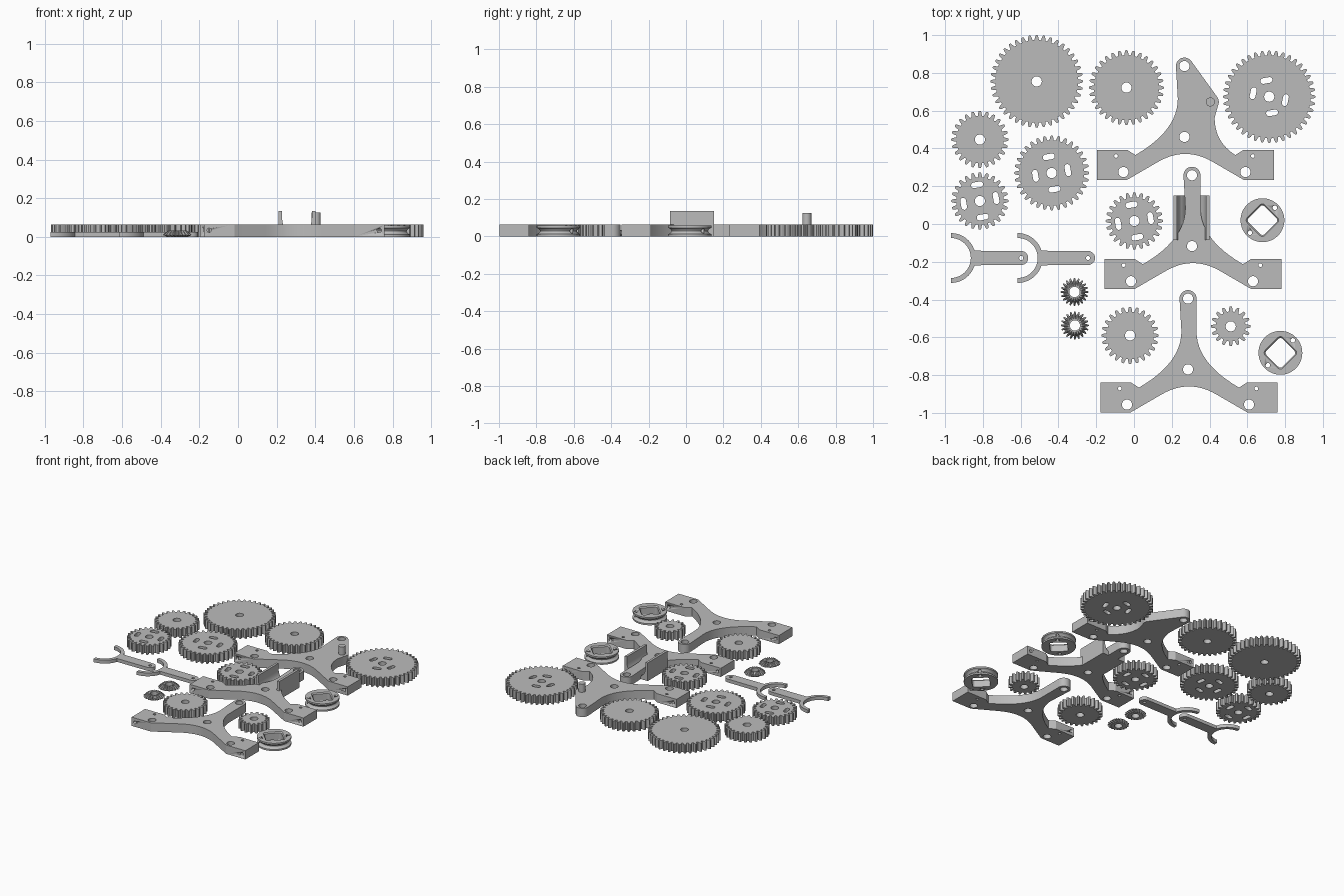
import bpy, bmesh
from math import pi, sin, cos, radians
from mathutils import Vector

cube = bpy.data.objects.get("Cube")
if cube:
    bpy.data.objects.remove(cube)

grey = bpy.data.materials.new("plain grey")
grey.use_nodes = True
COLOUR = (0.5, 0.5, 0.5, 1)
grey.diffuse_color = COLOUR
grey.node_tree.nodes["Principled BSDF"].inputs["Base Color"].default_value = COLOUR

THICK = 0.065   # plate and gear thickness
BORE = 0.027    # shaft hole radius
MODULE = 0.01167


def arc(x, y, r, a0=0, a1=360, n=24):
    """Points along an arc; a full turn leaves out the repeated end point."""
    count = n if abs(a1 - a0) >= 360 else n + 1
    angles = [radians(a0 + (a1 - a0) * i / n) for i in range(count)]
    return [(x + r * cos(a), y + r * sin(a)) for a in angles]


def bend(a, b, c, n=12):
    """Quadratic curve from a to c, pulled towards b."""
    a, b, c = Vector(a), Vector(b), Vector(c)
    return [tuple(a * (1 - t) ** 2 + b * 2 * t * (1 - t) + c * t * t)
            for t in (i / n for i in range(n + 1))]


def flip(points):
    return [(-x, y) for x, y in reversed(points)]


def finish(name, bm, at=(0, 0)):
    bmesh.ops.remove_doubles(bm, verts=bm.verts, dist=1e-5)
    bmesh.ops.recalc_face_normals(bm, faces=bm.faces)
    me = bpy.data.meshes.new(name)
    for f in bm.faces:
        f.smooth = True
    bm.to_mesh(me)
    bm.free()
    me.set_sharp_from_angle(angle=radians(30))
    me.materials.append(grey)
    ob = bpy.data.objects.new(name, me)
    ob.location = (*at, 0)
    bpy.context.collection.objects.link(ob)
    return ob


def plate(name, outlines, at=(0, 0), z0=0, z1=THICK):
    """Extrude a filled outline; the later outlines are holes."""
    cu = bpy.data.curves.new(name, 'CURVE')
    cu.dimensions, cu.fill_mode = '2D', 'BOTH'
    cu.extrude = (z1 - z0) / 2
    for pts in outlines:
        sp = cu.splines.new('POLY')
        sp.points.add(len(pts) - 1)
        for p, (x, y) in zip(sp.points, pts):
            p.co = (x, y, 0, 1)
        sp.use_cyclic_u = True
    tmp = bpy.data.objects.new(name, cu)
    bm = bmesh.new()
    me = tmp.to_mesh()
    bm.from_mesh(me)
    tmp.to_mesh_clear()
    bpy.data.objects.remove(tmp)
    bpy.data.curves.remove(cu)
    bmesh.ops.translate(bm, verts=bm.verts, vec=(0, 0, (z0 + z1) / 2))
    return finish(name, bm, at)


def loft(name, loops, at):
    """Skin (points, z) loops into a closed ring-shaped solid."""
    bm = bmesh.new()
    rings = [[bm.verts.new((x, y, z)) for x, y in pts] for pts, z in loops]
    for a, b in zip(rings, rings[1:] + rings[:1]):
        for i in range(len(a)):
            bm.faces.new((a[i - 1], a[i], b[i], b[i - 1]))
    return finish(name, bm, at)


def drill(ob, rods):
    """Cut round holes; each rod is (centre, radius, axis)."""
    bm = bmesh.new()
    for centre, r, axis in rods:
        new = bmesh.ops.create_cone(bm, cap_ends=True, segments=16, radius1=r,
                                    radius2=r, depth=0.4)["verts"]
        turn = Vector((0, 0, 1)).rotation_difference(Vector(axis)).to_matrix()
        bmesh.ops.rotate(bm, verts=new, matrix=turn)
        bmesh.ops.translate(bm, verts=new, vec=centre)
    cutter = finish("cutter", bm, ob.location[:2])
    cutter.hide_render = True
    mod = ob.modifiers.new("holes", 'BOOLEAN')
    mod.operation, mod.object, mod.solver = 'DIFFERENCE', cutter, 'EXACT'
    bpy.context.view_layer.update()
    graph = bpy.context.evaluated_depsgraph_get()
    ob.data = bpy.data.meshes.new_from_object(ob.evaluated_get(graph))
    ob.modifiers.clear()
    bpy.data.objects.remove(cutter)


# Spur gears
def tooth_loop(n, root, pitch, tip):
    shape = ((-.34, root), (-.25, pitch), (-.15, tip * .99), (-.08, tip),
             (.08, tip), (.15, tip * .99), (.25, pitch), (.34, root))
    return [(r * cos((i + f) * 2 * pi / n), r * sin((i + f) * 2 * pi / n))
            for i in range(n) for f, r in shape]


def slot(angle):
    a = radians(angle)
    pill = arc(0, .017, .015, 0, 180, 8) + arc(0, -.017, .015, 180, 360, 8)
    return [((x + .087) * cos(a) - y * sin(a), (x + .087) * sin(a) + y * cos(a))
            for x, y in pill]


def gear(name, n, at, slots=()):
    m = MODULE / 2
    teeth = tooth_loop(n, m * (n - 2.5), m * n, m * (n + 2))
    plate(name, [teeth, arc(0, 0, BORE)] + [slot(a) for a in slots], at)


turned = (10, 100, 190, 280)
gear("large_gear", 40, (-.515, .755))
gear("large_slotted_gear", 40, (.716, .674), (-12, 100, 168, 280))
gear("medium_gear", 32, (-.04, .722))
gear("medium_slotted_gear", 32, (-.436, .27), turned)
gear("small_gear_back", 24, (-.816, .447))
gear("small_gear_front", 24, (-.021, -.59))
gear("small_slotted_gear_left", 24, (.002, .016), turned)
gear("small_slotted_gear_right", 24, (-.816, .122), turned)
gear("pinion", 16, (.512, -.542))

# Three-legged frames
TIP = (-.005, .603)
PIN = (.132, .413)
foot = [(.148, .094), (.31, 0), (.468, 0), (.468, .159), (.307, .159)]
arch = bend((-.148, .094), (0, .182), (.148, .094))
flank = bend((.265, .132), (.04, .262), (.04, .43))


def frame(name, at, wide=False):
    if wide:
        side = (bend((.265, .132), (.155, .20), (.155, .33))
                + arc(*PIN, .045, -25, 36, 8) + arc(*TIP, .045, 36, 180, 14))
    else:
        side = flank + arc(*TIP, .045, 0, 180, 16)
    outline = arch[:-1] + foot + side + flip(flank) + flip(foot)[:-1]
    holes = [arc(*TIP, BORE), arc(-.005, .228, BORE)]
    for s in (-1, 1):
        holes += [arc(s * .323 - .005, .042, BORE), arc(s * .362 - .005, .127, .01, n=12)]
    ob = plate(name, [outline] + holes, at)
    drill(ob, [((s * .44, 0, .034), .011, (0, 1, 0)) for s in (-1, 1)])


frame("front_frame", (.291, -.998))
frame("middle_frame", (.312, -.345))
frame("back_frame", (.272, .233), wide=True)
plate("frame_pin", [arc(0, 0, .024)], (.272 + PIN[0], .233 + PIN[1]), .0, .125)

# Upright side walls with curved feet on the middle frame
for side, s in (("right", -1), ("left", 1)):
    inner = bend((.077, .1), (.075, .045), (.045, .03), 6)
    section = [(.095, 0), (.095, .135), (.077, .135)] + inner + [(.03, 0)]
    bm = bmesh.new()
    face = bm.faces.new([bm.verts.new((.305 + s * x, -.085, z)) for x, z in section])
    new = bmesh.ops.extrude_face_region(bm, geom=[face])["geom"]
    bmesh.ops.translate(bm, vec=(0, .235, 0),
                        verts=[v for v in new if isinstance(v, bmesh.types.BMVert)])
    finish(side + "_wall", bm)


# Grooved pulleys with a rounded diamond opening
def diamond(size):
    r = size * .22
    pts = []
    for k in range(4):
        a = k * pi / 2
        d = size - r
        pts += arc(d * cos(a), d * sin(a), r, k * 90 - 45, k * 90 + 45, 15)
    return pts


def disc(r):
    return arc(0, 0, r, -45, 315, 64)


for name, at in (("back_pulley", (.68, .02)), ("front_pulley", (.775, -.682))):
    groove = [(.116, 0), (.116, .012), (.106, .017), (.1, .023), (.098, .029),
              (.1, .035), (.106, .041), (.116, .046), (.116, .058)]
    loops = [(diamond(.078), 0)] + [(disc(r), z) for r, z in groove]
    loops += [(diamond(.086), .058), (diamond(.078), .05)]
    pulley = loft(name, loops, at)
    drill(pulley, [((s * .066, s * .066, 0), .012, (0, 0, 1)) for s in (-1, 1)])

# Bevel gears
for name, at in (("back_bevel_gear", (-.315, -.36)), ("front_bevel_gear", (-.313, -.537))):
    n = 20
    count = n * 8
    loft(name, [(arc(0, 0, BORE, n=count), 0), (arc(0, 0, .05, n=count), 0),
                (tooth_loop(n, .056, .066, .074), .01),
                (tooth_loop(n, .036, .042, .047), .034),
                (arc(0, 0, .034, n=count), .03),
                (arc(0, 0, BORE, n=count), .03)], at)

# Shift forks: a half ring on a round-ended handle
for name, x in (("right_fork", -.97), ("left_fork", -.616)):
    outline = (arc(0, 0, .132, -90, -17, 14) + arc(.373, 0, .037, -90, 90, 12)
               + arc(0, 0, .132, 17, 90, 14) + arc(0, 0, .106, 90, -90, 28))
    plate(name, [outline, arc(.373, 0, .011, n=12)], (x, -.18), 0, .025)
